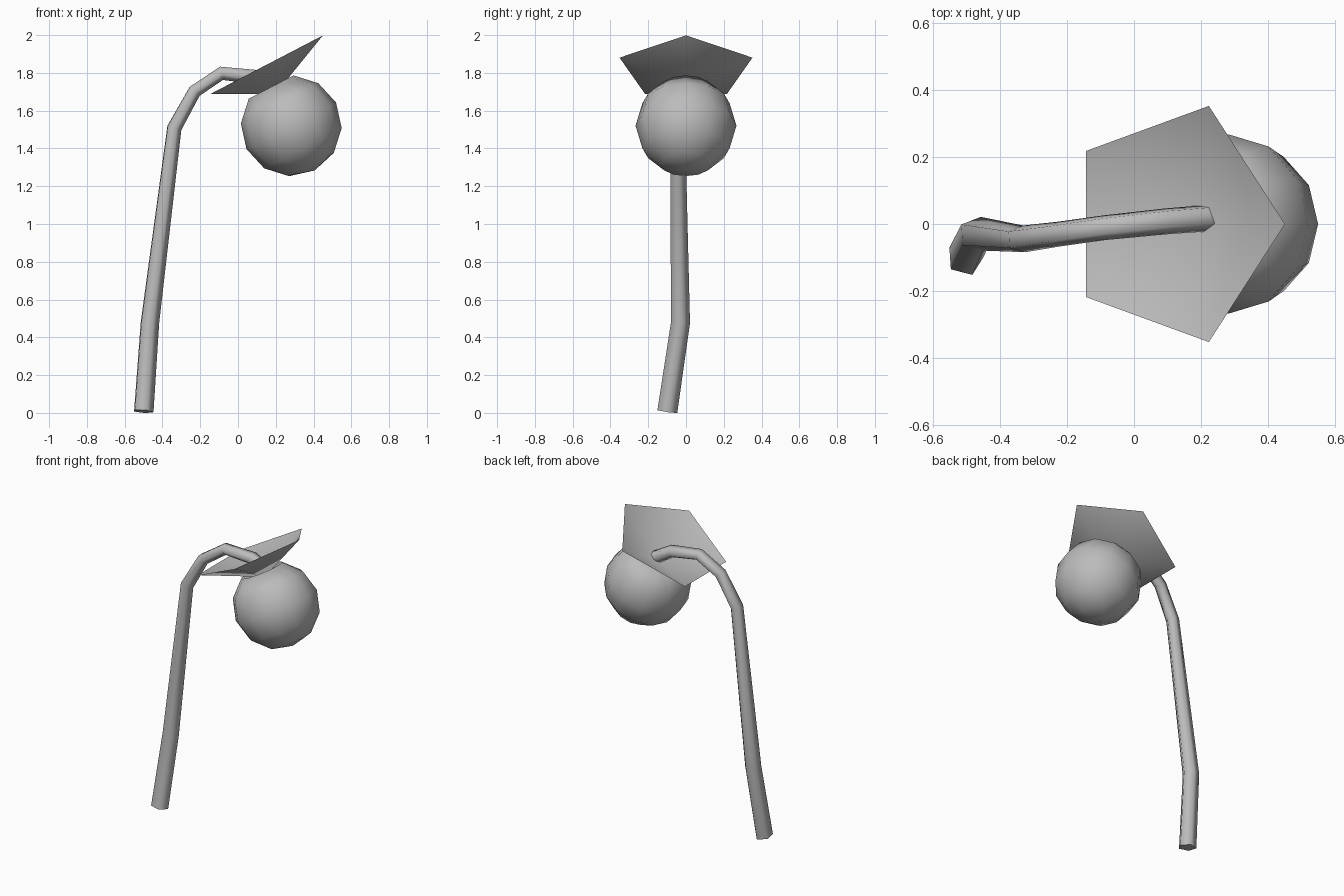
import bpy, bmesh, math
from mathutils import Vector, Matrix

cube = bpy.data.objects.get("Cube")
if cube:
    bpy.data.objects.remove(cube, do_unlink=True)

grey = bpy.data.materials.new("plain grey")
grey.use_nodes = True
GREY = (0.5, 0.5, 0.5, 1)
grey.diffuse_color = GREY
grey.node_tree.nodes["Principled BSDF"].inputs["Base Color"].default_value = GREY


def finish(name, bm, sharp_angle):
    """Turn a bmesh into a smooth-shaded grey object."""
    mesh = bpy.data.meshes.new(name)
    bm.to_mesh(mesh)
    bm.free()
    mesh.materials.append(grey)
    obj = bpy.data.objects.new(name, mesh)
    bpy.context.collection.objects.link(obj)
    bpy.ops.object.select_all(action='DESELECT')
    obj.select_set(True)
    bpy.context.view_layer.objects.active = obj
    bpy.ops.object.shade_smooth_by_angle(angle=math.radians(sharp_angle))
    return obj


# Fruit and leaf share one tilted axis
centre = Vector((0.282, 0, 1.52))
tilt = Matrix.Translation(centre) @ Matrix.Rotation(math.radians(-27.5), 4, 'Y')

# Fruit: sphere with its top pole pushed in as a dimple
bm = bmesh.new()
bmesh.ops.create_uvsphere(bm, u_segments=12, v_segments=6, radius=0.267)
max(bm.verts, key=lambda v: v.co.z).co.z = 0.16
bm.transform(tilt)
finish("fruit", bm, 80)

# Leaf: shallow open five-sided dish, point down in the dimple
bm = bmesh.new()
apex = bm.verts.new((0, 0, 0.187))
rim = [bm.verts.new((0.37 * math.cos(a), 0.37 * math.sin(a), 0.347))
       for a in (math.tau * i / 5 for i in range(5))]
for i in range(5):
    bm.faces.new((apex, rim[i], rim[(i + 1) % 5]))
bm.normal_update()
bm.transform(tilt)
finish("leaf", bm, 80)

# Stem: tapering five-sided tube along a bent path
path = [Vector(p) for p in (
    (-0.503, -0.10, 0.008), (-0.47, -0.03, 0.48), (-0.34, -0.045, 1.51),
    (-0.232, -0.03, 1.705), (-0.09, -0.01, 1.80), (0.10, 0.01, 1.78),
    (0.23, 0.02, 1.705))]
radii = (0.056, 0.053, 0.042, 0.039, 0.039, 0.041, 0.042)
bm = bmesh.new()
rings = []
side = Vector((1, 0, 0))
for i, (p, r) in enumerate(zip(path, radii)):
    before = (p - path[max(i - 1, 0)]).normalized()
    after = (path[min(i + 1, len(path) - 1)] - p).normalized()
    along = (before + after).normalized()
    side = (side - along * side.dot(along)).normalized()
    other = along.cross(side)
    angles = [math.radians(4) + math.tau * k / 5 for k in range(5)]
    rings.append([bm.verts.new(p + r * (side * math.cos(a) + other * math.sin(a)))
                  for a in angles])
for low, high in zip(rings, rings[1:]):
    for k in range(5):
        n = (k + 1) % 5
        bm.faces.new((low[k], low[n], high[n], high[k]))
bm.faces.new(rings[0][::-1])
bm.faces.new(rings[-1])
bm.normal_update()
finish("stem", bm, 80)
